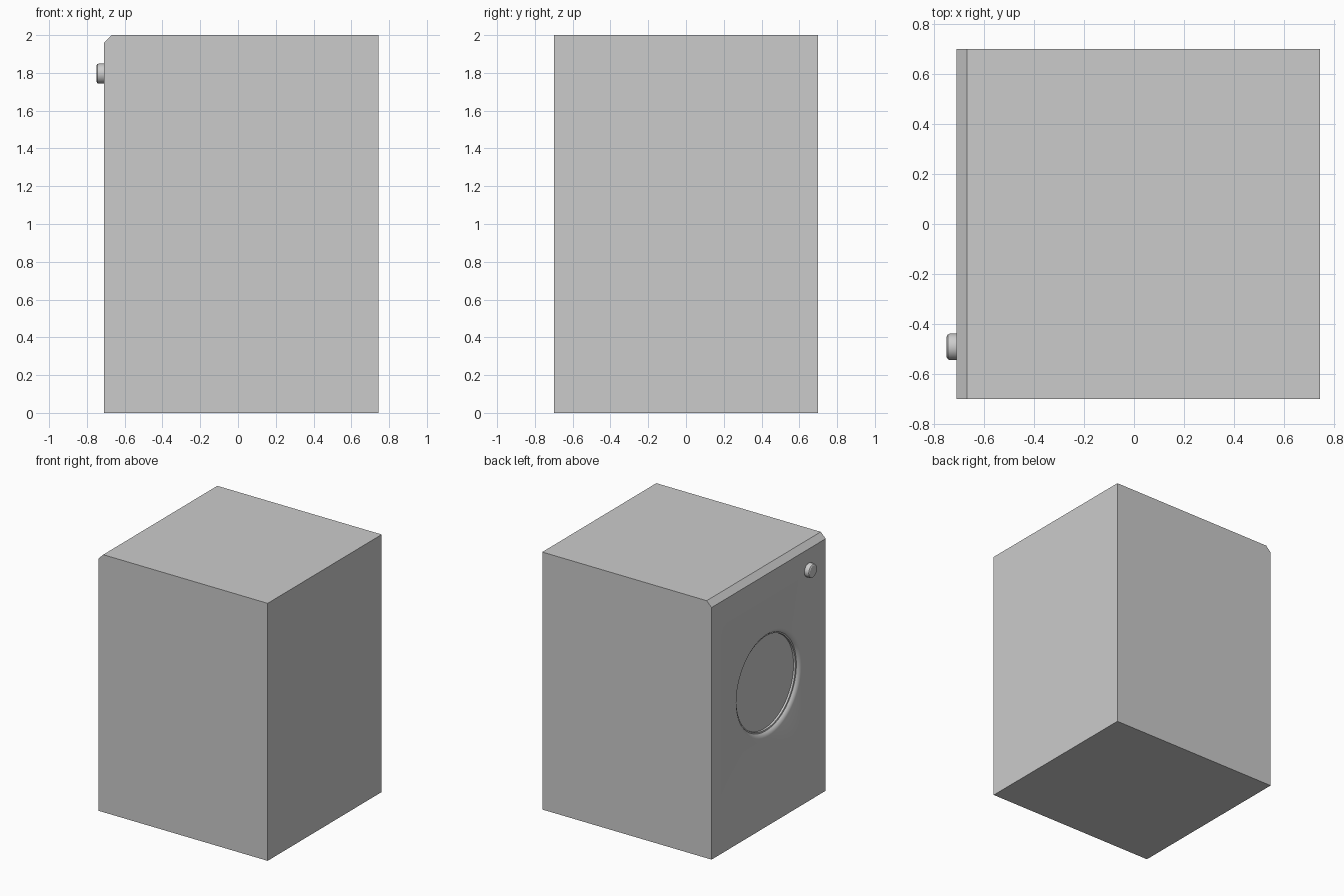
import bpy, bmesh, math
from mathutils import Matrix

if "Cube" in bpy.data.objects:
    bpy.data.objects.remove(bpy.data.objects["Cube"])


def make_object(name, bm):
    bmesh.ops.recalc_face_normals(bm, faces=bm.faces)
    mesh = bpy.data.meshes.new(name)
    bm.to_mesh(mesh)
    bm.free()
    obj = bpy.data.objects.new(name, mesh)
    bpy.context.collection.objects.link(obj)
    return obj


def lathe_x(name, profile, y, z, sides):
    """Closed solid turned about the x axis from (x, radius) points."""
    bm = bmesh.new()
    rings = []
    for x, r in profile:
        rings.append([bm.verts.new((x, y + r * math.cos(2 * math.pi * i / sides),
                                    z + r * math.sin(2 * math.pi * i / sides)))
                      for i in range(sides)])
    for a, b in zip(rings, rings[1:]):
        for i in range(sides):
            j = (i + 1) % sides
            bm.faces.new((a[i], a[j], b[j], b[i]))
    bm.faces.new(rings[0])
    bm.faces.new(rings[-1])
    return make_object(name, bm)


def smooth(obj):
    bpy.ops.object.select_all(action='DESELECT')
    obj.select_set(True)
    bpy.context.view_layer.objects.active = obj
    bpy.ops.object.shade_smooth_by_angle(angle=math.radians(32))


# Cabinet: side profile with a chamfered top door-side edge, extruded along y
FACE_X = -0.71
bm = bmesh.new()
outline = [(FACE_X, 0), (0.745, 0), (0.745, 2), (-0.668, 2), (FACE_X, 1.958)]
face = bm.faces.new([bm.verts.new((x, -0.7, z)) for x, z in outline])
ext = bmesh.ops.extrude_face_region(bm, geom=[face])
bmesh.ops.translate(bm, vec=(0, 1.4, 0),
                    verts=[v for v in ext['geom'] if isinstance(v, bmesh.types.BMVert)])
cabinet = make_object("cabinet", bm)

# Round door recess: rounded lip, short straight wall, flat floor
cutter = lathe_x("door_recess_cutter",
                 [(FACE_X - 0.1, 0.405), (FACE_X, 0.405), (FACE_X + 0.004, 0.392),
                  (FACE_X + 0.012, 0.38), (FACE_X + 0.022, 0.372),
                  (FACE_X + 0.024, 0.362), (FACE_X + 0.038, 0.36)], 0, 1.10, 64)
cutter.hide_render = True
cut = cabinet.modifiers.new("door_recess", 'BOOLEAN')
cut.operation = 'DIFFERENCE'
cut.object = cutter
cut.solver = 'EXACT'
bpy.context.view_layer.objects.active = cabinet
bpy.ops.object.modifier_apply(modifier=cut.name)
bpy.data.objects.remove(cutter)
smooth(cabinet)

# Control knob with a bevelled front edge
knob = lathe_x("control_knob",
               [(FACE_X + 0.005, 0.053), (-0.737, 0.053), (-0.745, 0.05), (-0.75, 0.042)],
               -0.492, 1.796, 32)
smooth(knob)
